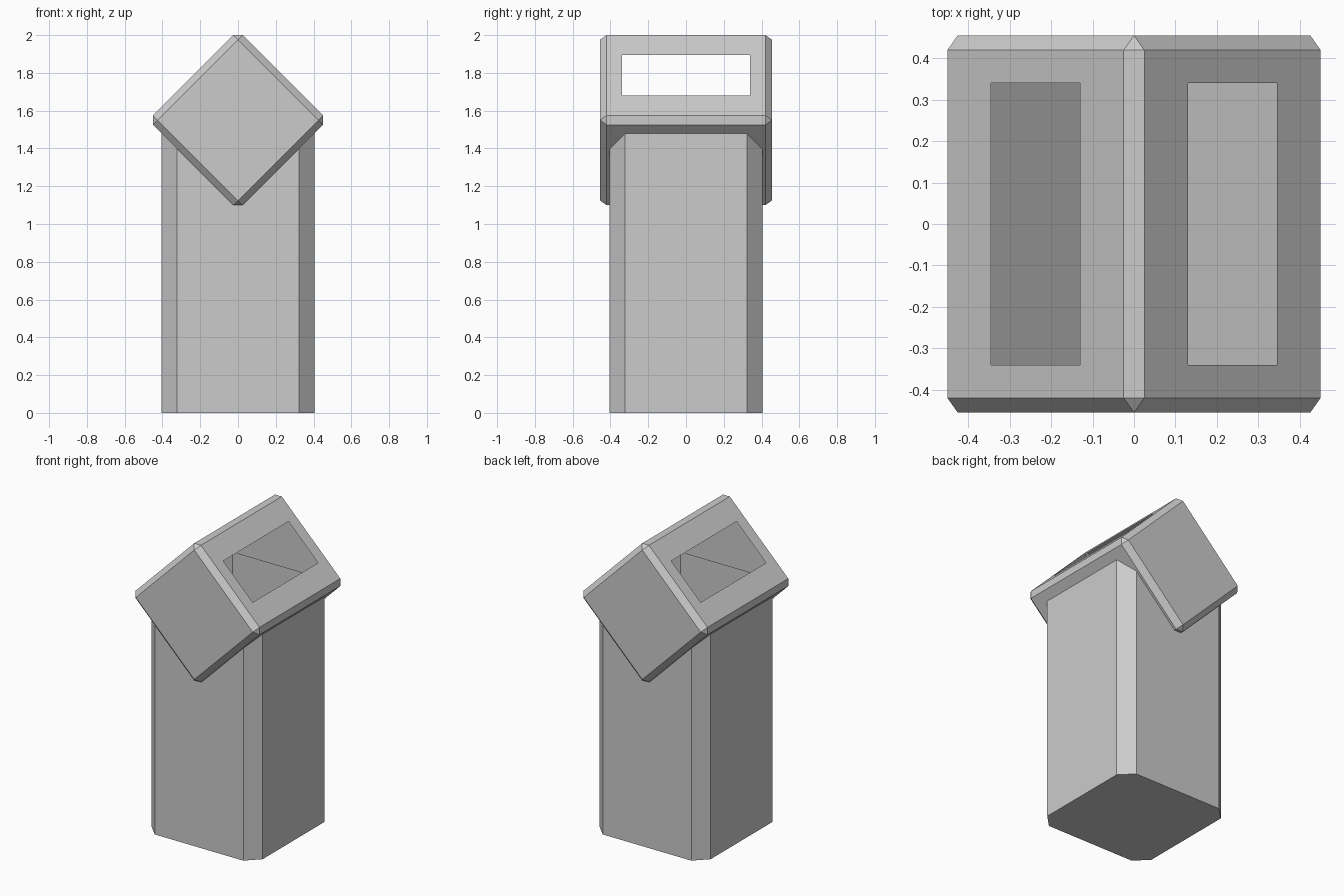
import bpy, bmesh
from math import radians
from mathutils import Matrix, Vector

if "Cube" in bpy.data.objects:
    bpy.data.objects.remove(bpy.data.objects["Cube"])


def box(size, centre):
    bm = bmesh.new()
    bmesh.ops.create_cube(bm, size=1, matrix=Matrix.Translation(centre) @ Matrix.Diagonal((*size, 1)))
    return bm


def chamfer(bm, edges, width):
    bmesh.ops.bevel(bm, geom=edges, offset=width, offset_type='OFFSET',
                    segments=1, profile=0.5, affect='EDGES')
    bm.normal_update()


def facing(bm, direction):
    return max(bm.faces, key=lambda f: (f.normal.dot(Vector(direction)), f.calc_area()))


def finish(bm, name):
    mesh = bpy.data.meshes.new(name)
    bm.to_mesh(mesh)
    bm.free()
    obj = bpy.data.objects.new(name, mesh)
    bpy.context.collection.objects.link(obj)
    return obj


# Post: open-topped box with chamfered upright edges, ending inside the head
bm = box((0.81, 0.81, 1.55), (0, 0, 0.775))
upright = [e for e in bm.edges if abs(e.verts[0].co.z - e.verts[1].co.z) > 1]
chamfer(bm, upright, 0.083)
bmesh.ops.delete(bm, geom=[facing(bm, (0, 0, 1))], context='FACES_ONLY')
finish(bm, "post")

# Head: hollow chamfered box turned on its edge, with a slot in each upper face
SIDE, DEPTH = 0.672, 0.91
bm = box((SIDE, DEPTH, SIDE), (0, 0, 0))
chamfer(bm, bm.edges[:], 0.035)
for direction in ((1, 0, 0), (0, 0, 1)):
    face = facing(bm, direction)
    bmesh.ops.inset_individual(bm, faces=[face], thickness=0.08)
    across = 2 if direction[0] else 0
    for v in face.verts:
        v.co[across] = 0.152 if v.co[across] > 0 else -0.152
        v.co.y = 0.34 if v.co.y > 0 else -0.34
    bmesh.ops.delete(bm, geom=[face], context='FACES_ONLY')
head = finish(bm, "head")
head.rotation_euler.y = radians(-45)
head.location.z = 1.55
